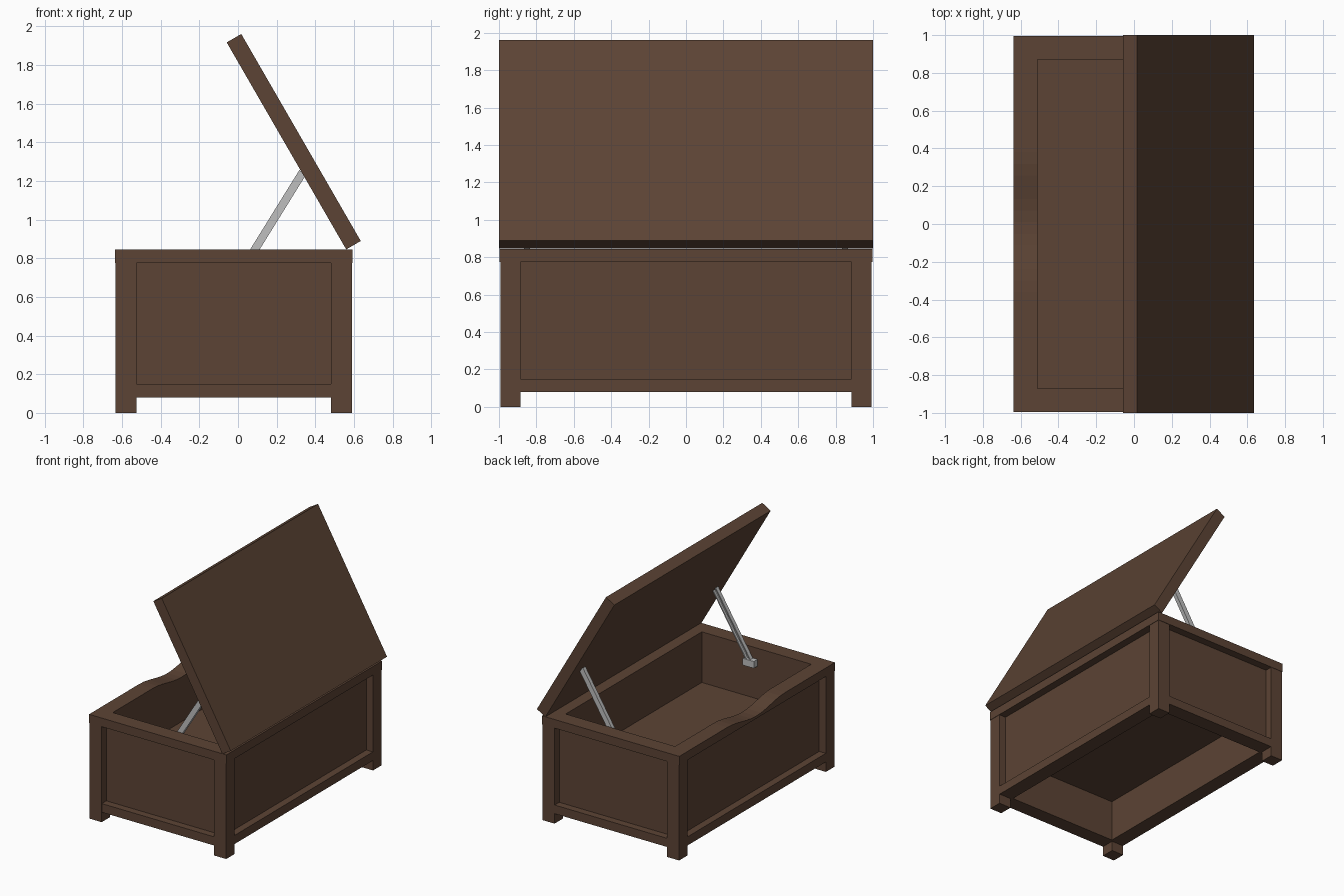
import bpy, bmesh, math
from mathutils import Vector, Matrix

if "Cube" in bpy.data.objects:
    bpy.data.objects.remove(bpy.data.objects["Cube"])

def material(name, col):
    m = bpy.data.materials.new(name)
    m.diffuse_color = (*col, 1)
    m.use_nodes = True
    m.node_tree.nodes["Principled BSDF"].inputs["Base Color"].default_value = m.diffuse_color
    return m

WOOD = material("dark brown wood", (0.107, 0.057, 0.035))
METAL = material("grey metal", (0.52, 0.52, 0.52))

def finish(bm, name, mat):
    bmesh.ops.recalc_face_normals(bm, faces=bm.faces)
    me = bpy.data.meshes.new(name)
    bm.to_mesh(me)
    bm.free()
    me.materials.append(mat)
    ob = bpy.data.objects.new(name, me)
    bpy.context.collection.objects.link(ob)
    return ob

def box(name, lo, hi, mat=WOOD):
    bm = bmesh.new()
    lo, hi = Vector(lo), Vector(hi)
    bmesh.ops.create_cube(bm, size=1, matrix=Matrix.Translation((lo + hi) / 2)
                          @ Matrix.Diagonal((*(hi - lo), 1)))
    return finish(bm, name, mat)

def prism(name, pts, offset, mat=WOOD):
    """Extrude a closed 3D outline along an offset vector."""
    bm = bmesh.new()
    face = bm.faces.new([bm.verts.new(p) for p in pts])
    ext = bmesh.ops.extrude_face_region(bm, geom=[face])
    bmesh.ops.translate(bm, vec=offset,
                        verts=[v for v in ext["geom"] if isinstance(v, bmesh.types.BMVert)])
    return finish(bm, name, mat)

X0, X1, Y = -0.634, 0.59, 0.993      # chest footprint
LEG, WALL, RECESS = 0.108, 0.122, 0.06
Z_BOT, Z_RAIL, Z_RIM, Z_TOP = 0.08, 0.15, 0.775, 0.845
E = 0.003                            # tiny overhang of the rim

# corner legs
for nx, xa, xb in (("front", X0, X0 + LEG), ("back", X1 - LEG, X1)):
    for ny, ya, yb in (("right", -Y, -Y + LEG), ("left", Y - LEG, Y)):
        box(f"{nx}_{ny}_leg", (xa, ya, 0), (xb, yb, Z_RIM))

# recessed panels and bottom rails, end walls then long walls
for n, s in (("right", -1), ("left", 1)):
    def ys(a, b):
        return sorted((s * (Y - a), s * (Y - b)))
    a, b = ys(RECESS, WALL)
    box(f"{n}_end_panel", (X0 + RECESS, a, Z_BOT), (X1 - RECESS, b, Z_RIM))
    a, b = ys(0.001, RECESS)
    box(f"{n}_end_bottom_rail", (X0 + LEG, a, Z_BOT), (X1 - LEG, b, Z_RAIL))
    a, b = ys(-E, WALL)
    box(f"{n}_end_top_rail", (X0 - E, a, Z_RIM), (X1 + E, b, Z_TOP))
for n, xo, s in (("front", X0, 1), ("back", X1, -1)):
    a, b = sorted((xo + s * RECESS, xo + s * WALL))
    box(f"{n}_panel", (a, -Y + WALL, Z_BOT), (b, Y - WALL, Z_RIM))
    a, b = sorted((xo + s * 0.001, xo + s * RECESS))
    box(f"{n}_bottom_rail", (a, -Y + LEG, Z_BOT), (b, Y - LEG, Z_RAIL))

# plain back top rail
box("back_top_rail", (X1 - WALL, -Y + WALL, Z_RIM), (X1 + E, Y - WALL, Z_TOP))

# front top rail with a scooped hand hold
yl = Y - WALL
pts = [(-yl, Z_RIM), (yl, Z_RIM), (yl, Z_TOP)]
for i in range(13):
    t = i / 12
    pts.append((0.38 - 0.74 * t, Z_TOP - 0.025 * (1 - math.cos(2 * math.pi * t))))
pts.append((-yl, Z_TOP))
prism("front_top_rail", [(X0 - E, y, z) for y, z in pts], (WALL + E, 0, 0))

# raised chest floor
box("chest_floor", (X0 + RECESS + 0.02, -Y + RECESS + 0.02, 0.415),
    (X1 - RECESS - 0.02, Y - RECESS - 0.02, 0.435))

# open lid, tilted 120 degrees
hinge = Vector((0.56, -1, 0.846))
along = Vector((-0.5, 0, math.sqrt(0.75))) * 1.237
thick = Vector((math.sqrt(0.75), 0, 0.5)) * 0.087
prism("lid", [hinge, hinge + along, hinge + along + thick, hinge + thick], (0, 2, 0))

# channel-shaped lid stays with wall brackets
foot, head = Vector((0.025, 0, 0.745)), Vector((0.335, 0, 1.245))
d = (head - foot).normalized()
side = Vector((d.z, 0, -d.x))
U = [(-.021, 0), (.021, 0), (.021, .032), (.012, .032), (.012, .012),
     (-.012, .012), (-.012, .032), (-.021, .032)]
for n, s in (("right", -1), ("left", 1)):
    prism(f"{n}_lid_stay",
          [foot + side * u + Vector((0, s * (0.866 - v), 0)) for u, v in U],
          head - foot, METAL)
    a, b = sorted((s * 0.872, s * 0.825))
    box(f"{n}_stay_bracket", (-0.03, a, 0.70), (0.07, b, 0.755), METAL)
